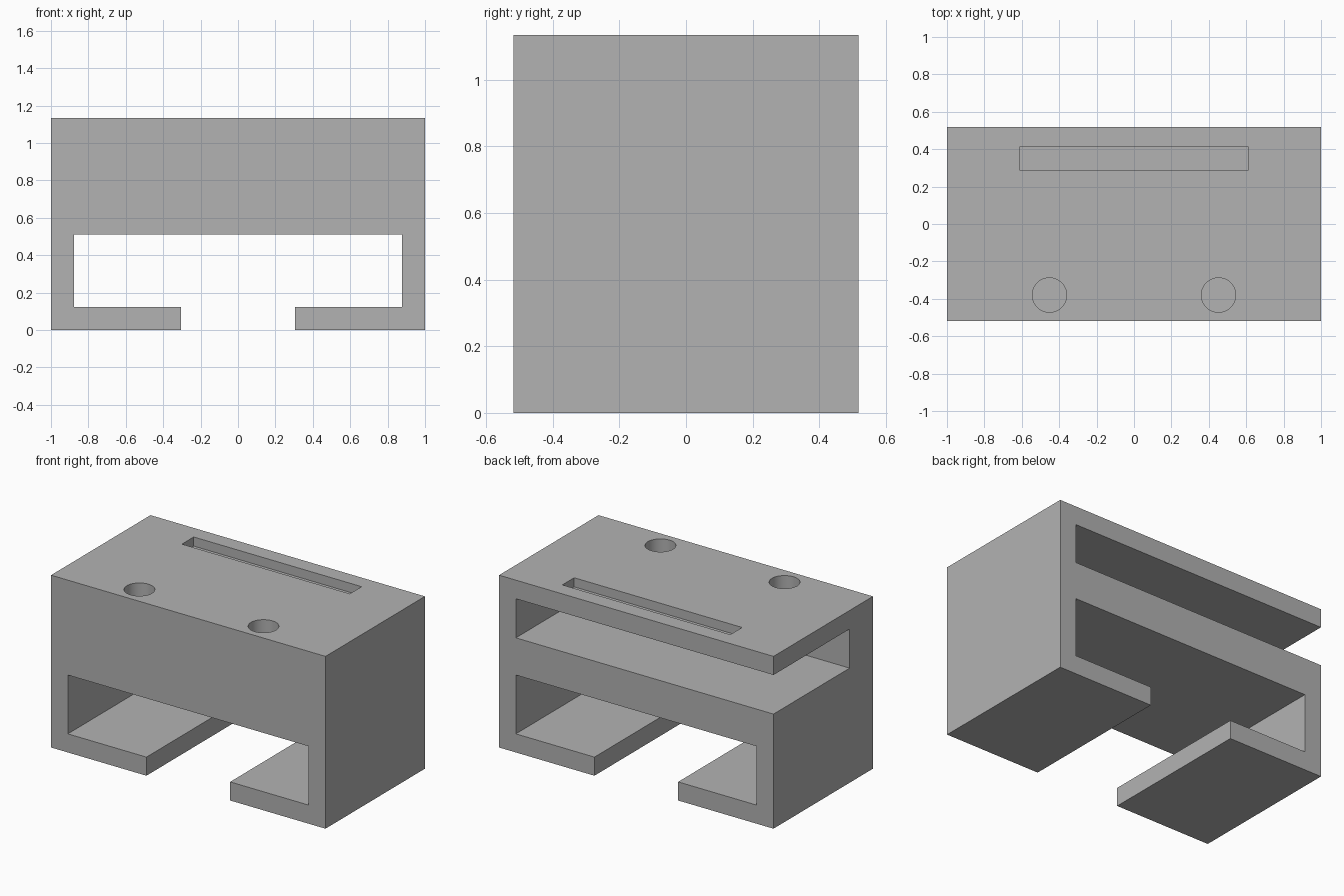
import bpy
import bmesh

cube = bpy.data.objects.get("Cube")
if cube:
    bpy.data.objects.remove(cube, do_unlink=True)

# Overall dimensions
HALF_X, HALF_Y, TOP = 1.0, 0.5175, 1.135
WALL = 0.1225
INNER = HALF_X - WALL
GAP = 0.305          # half the opening between the two feet
CEILING = 0.51       # top of the lower channel
OVER = 0.1           # how far cutters overshoot open sides

grey = bpy.data.materials.new("plain_grey")
grey.use_nodes = True
colour = (0.448, 0.448, 0.448, 1)
grey.diffuse_color = colour
grey.node_tree.nodes["Principled BSDF"].inputs["Base Color"].default_value = colour


def make_object(name, bm):
    bmesh.ops.recalc_face_normals(bm, faces=bm.faces)
    mesh = bpy.data.meshes.new(name)
    bm.to_mesh(mesh)
    bm.free()
    mesh.materials.append(grey)
    obj = bpy.data.objects.new(name, mesh)
    bpy.context.collection.objects.link(obj)
    return obj


def box(name, low, high):
    bm = bmesh.new()
    bmesh.ops.create_cube(bm, size=1)
    for v in bm.verts:
        v.co = [lo + (c + 0.5) * (hi - lo) for c, lo, hi in zip(v.co, low, high)]
    return make_object(name, bm)


def cylinder(name, x, y, bottom, top, radius):
    bm = bmesh.new()
    bmesh.ops.create_cone(bm, cap_ends=True, segments=48, radius1=radius,
                          radius2=radius, depth=top - bottom)
    bmesh.ops.translate(bm, verts=bm.verts, vec=(x, y, (top + bottom) / 2))
    return make_object(name, bm)


# Bracket body: mirrored C-shaped profile pushed from front to back
half = [(HALF_X, TOP), (HALF_X, 0), (GAP, 0), (GAP, WALL),
        (INNER, WALL), (INNER, CEILING)]
profile = half + [(-x, z) for x, z in reversed(half)]
bm = bmesh.new()
face = bm.faces.new([bm.verts.new((x, -HALF_Y, z)) for x, z in profile])
pushed = bmesh.ops.extrude_face_region(bm, geom=[face])["geom"]
bmesh.ops.translate(bm, verts=[v for v in pushed if isinstance(v, bmesh.types.BMVert)],
                    vec=(0, 2 * HALF_Y, 0))
body = make_object("bracket_body", bm)

# Upper pocket, open at the back and at the -x end
cutters = [box("pocket_cutter", (-HALF_X - OVER, -0.275, 0.755),
               (INNER, HALF_Y + OVER, TOP - WALL))]
# Shallow long groove in the top
cutters.append(box("groove_cutter", (-0.612, 0.29, TOP - 0.06),
                   (0.612, 0.413, TOP + OVER)))
# Two blind round holes near the front
for side, x in (("right", -0.452), ("left", 0.452)):
    cutters.append(cylinder(side + "_hole_cutter", x, -0.38, TOP - 0.3, TOP + OVER, 0.092))

bpy.ops.object.select_all(action="DESELECT")
bpy.context.view_layer.objects.active = body
body.select_set(True)
for cutter in cutters:
    cutter.hide_render = True
    mod = body.modifiers.new(cutter.name, "BOOLEAN")
    mod.operation = "DIFFERENCE"
    mod.solver = "EXACT"
    mod.object = cutter
    bpy.ops.object.modifier_apply(modifier=mod.name)
for cutter in cutters:
    bpy.data.objects.remove(cutter, do_unlink=True)

# Smooth hole walls, keep every other edge sharp
bpy.ops.object.shade_smooth_by_angle()
